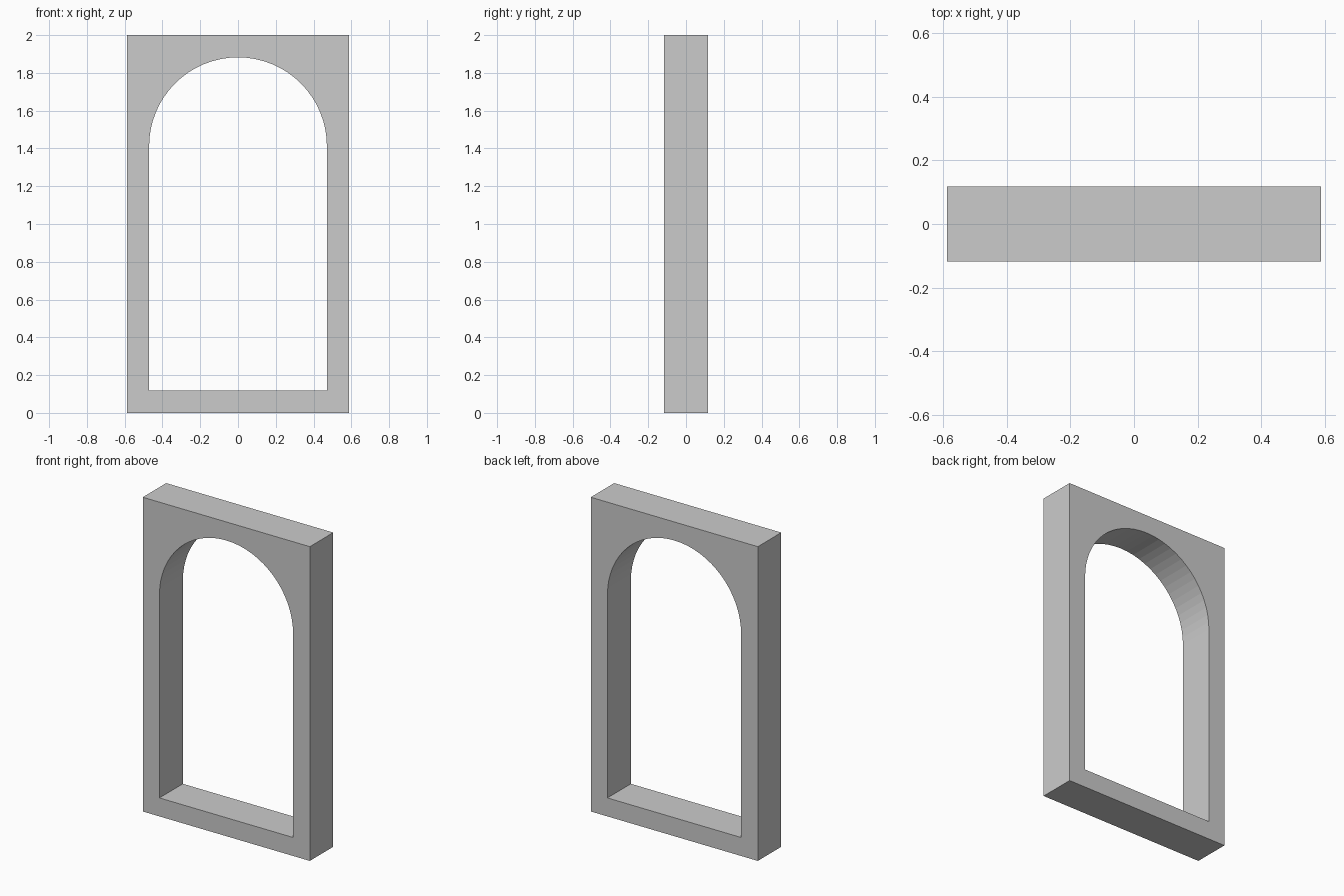
import bpy, bmesh, math

if "Cube" in bpy.data.objects:
    bpy.data.objects.remove(bpy.data.objects["Cube"])

U = 2 / 17                    # border thickness, all sizes are multiples of it
HALF_W, HEIGHT, DEPTH = 5 * U, 17 * U, 2 * U
R, SPRING, SEGMENTS = 4 * U, 12 * U, 32


def add_loop(bm, points):
    verts = [bm.verts.new((x, 0, z)) for x, z in points]
    return [bm.edges.new((a, b)) for a, b in zip(verts, verts[1:] + verts[:1])]


# Rectangular outline and round-arched opening
outer = [(-HALF_W, 0), (HALF_W, 0), (HALF_W, HEIGHT), (-HALF_W, HEIGHT)]
opening = [(-R, U), (R, U)]
for i in range(SEGMENTS + 1):
    a = math.pi * i / SEGMENTS
    opening.append((R * math.cos(a), SPRING + R * math.sin(a)))

# Fill the area between both loops
bm = bmesh.new()
edges = add_loop(bm, outer) + add_loop(bm, opening)
bmesh.ops.triangle_fill(bm, edges=edges, use_beauty=True, normal=(0, -1, 0))
bmesh.ops.recalc_face_normals(bm, faces=bm.faces[:])
mesh = bpy.data.meshes.new("arched_frame")
bm.to_mesh(mesh)
bm.free()

frame = bpy.data.objects.new("arched_frame", mesh)
bpy.context.collection.objects.link(frame)

# Give the frame its depth, centred on y = 0
solid = frame.modifiers.new("depth", 'SOLIDIFY')
solid.thickness = DEPTH
solid.offset = 0
